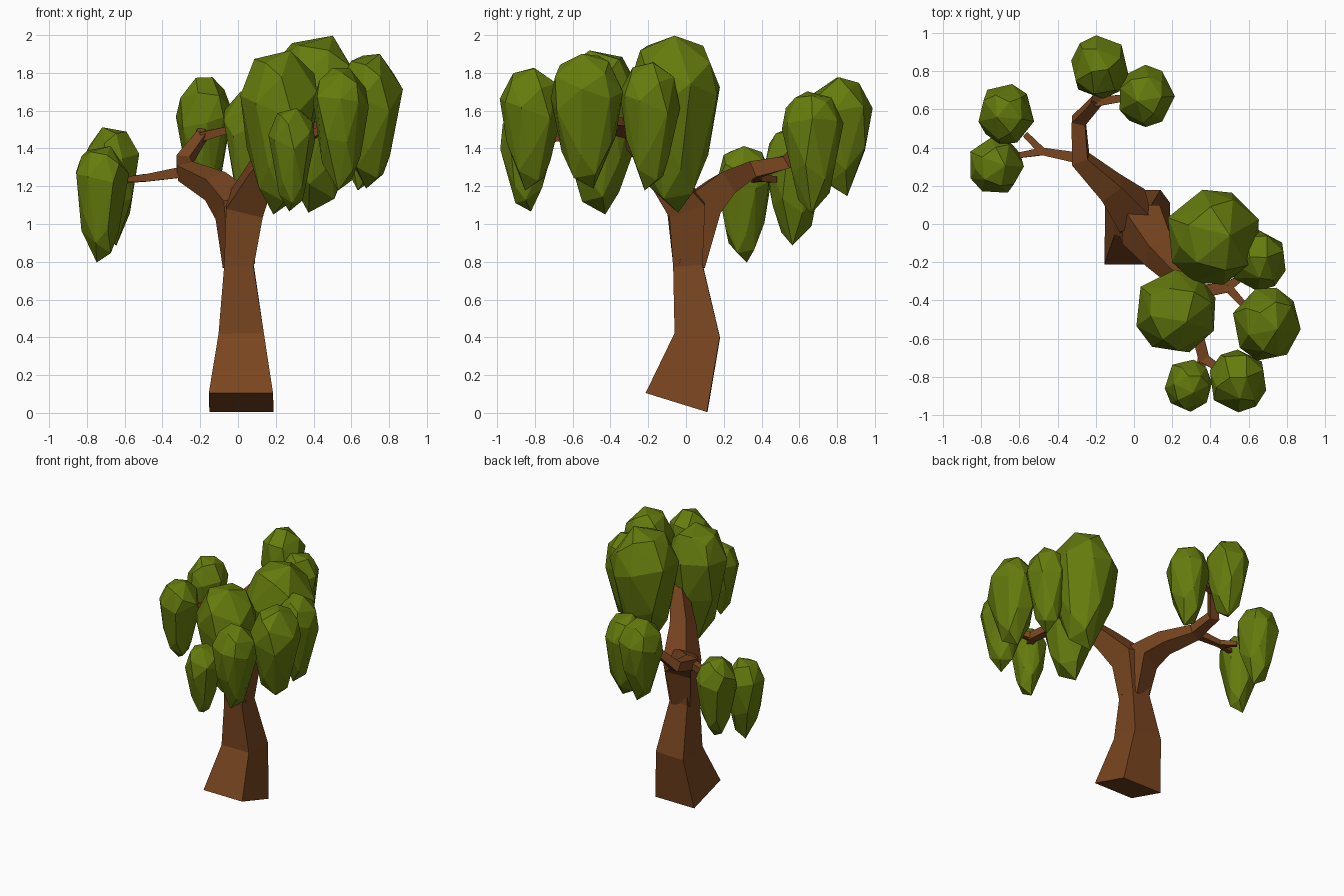
import bpy, bmesh, random
from mathutils import Vector, Matrix

if "Cube" in bpy.data.objects:
    bpy.data.objects.remove(bpy.data.objects["Cube"])

random.seed(4)


def material(name, color):
    m = bpy.data.materials.new(name)
    m.diffuse_color = (*color, 1)
    m.use_nodes = True
    m.node_tree.nodes["Principled BSDF"].inputs["Base Color"].default_value = m.diffuse_color
    return m


bark = material("bark", (0.19, 0.06, 0.014))
leaf = material("leaf", (0.13, 0.2, 0.004))


def finish(bm, name, mat):
    bmesh.ops.recalc_face_normals(bm, faces=bm.faces)
    me = bpy.data.meshes.new(name)
    bm.to_mesh(me)
    bm.free()
    me.materials.append(mat)
    ob = bpy.data.objects.new(name, me)
    bpy.context.collection.objects.link(ob)
    return ob


def limb(name, path):
    """Four-sided tapering limb along points (x, y, z, half_width)."""
    pts = [Vector(p[:3]) for p in path]
    bm = bmesh.new()
    rings, side = [], None
    for i, p in enumerate(pts):
        t = Vector()
        if i > 0:
            t += (p - pts[i - 1]).normalized()
        if i < len(pts) - 1:
            t += (pts[i + 1] - p).normalized()
        t.normalize()
        if side is None:
            side = Vector((0, 0, 1)).cross(t)
        side = (side - t * side.dot(t)).normalized()
        up = t.cross(side)
        h = path[i][3]
        rings.append([bm.verts.new(p + side * a * h + up * b * h)
                      for a, b in ((-1, -1), (1, -1), (1, 1), (-1, 1))])
    for r, s in zip(rings, rings[1:]):
        for k in range(4):
            j = (k + 1) % 4
            bm.faces.new((r[k], r[j], s[j], s[k]))
    bm.faces.new(rings[0])
    bm.faces.new(rings[-1])
    return finish(bm, name, bark)


def foliage(name, x, y, rx, ry, top, bottom):
    """Faceted ball, peaked on top, lower half drawn out to a hanging tip."""
    bm = bmesh.new()
    bmesh.ops.create_icosphere(bm, subdivisions=2, radius=1)
    # tilt a little so the facets fall unevenly
    tilt = Matrix.Rotation(random.uniform(0, 6.28), 3, 'Z') @ Matrix.Rotation(0.15, 3, 'X')
    bmesh.ops.rotate(bm, verts=bm.verts, cent=(0, 0, 0), matrix=tilt)
    r = (rx + ry) / 2
    mid = top - r * 1.2
    for v in bm.verts:
        z = v.co.z
        k = 1.03 * (1 - 0.12 * max(z, 0) + 0.28 * min(z, 0))
        v.co = (x + v.co.x * rx * k, y + v.co.y * ry * k,
                mid + z * (top - mid if z > 0 else mid - bottom))
    ob = finish(bm, name, leaf)
    d = ob.modifiers.new("facets", 'DECIMATE')
    d.ratio = 0.6
    return ob


# Trunk leaning into the front limb
limb("trunk", [(0.017, -0.05, 0.055, 0.17), (0.018, 0.06, 0.41, 0.12),
               (0.005, 0.01, 0.78, 0.078), (0.035, 0.0, 1.09, 0.1),
               (0.13, -0.15, 1.28, 0.07), (0.25, -0.28, 1.44, 0.05),
               (0.33, -0.38, 1.5, 0.04)])

# Back limb and its forks
limb("back_limb", [(0.005, 0.015, 0.78, 0.07), (-0.01, 0.07, 1.09, 0.095),
                   (-0.12, 0.19, 1.2, 0.065), (-0.28, 0.34, 1.28, 0.045),
                   (-0.29, 0.54, 1.33, 0.036), (-0.19, 0.65, 1.47, 0.026)])
limb("back_side_branch", [(-0.26, 0.34, 1.28, 0.03), (-0.48, 0.38, 1.245, 0.02),
                          (-0.6, 0.36, 1.235, 0.015)])
limb("back_side_twig", [(-0.48, 0.38, 1.245, 0.02), (-0.57, 0.47, 1.235, 0.016)])
limb("back_end_twig_a", [(-0.2, 0.64, 1.46, 0.025), (-0.18, 0.74, 1.52, 0.018)])
limb("back_end_twig_b", [(-0.2, 0.64, 1.46, 0.025), (-0.05, 0.66, 1.5, 0.018)])

# Front limb forks
limb("front_branch", [(0.32, -0.37, 1.49, 0.036), (0.33, -0.57, 1.48, 0.03),
                      (0.37, -0.72, 1.46, 0.028)])
limb("front_twig_a", [(0.36, -0.7, 1.46, 0.026), (0.34, -0.8, 1.44, 0.018)])
limb("front_twig_b", [(0.36, -0.7, 1.46, 0.026), (0.45, -0.76, 1.5, 0.018)])
limb("right_branch", [(0.31, -0.36, 1.48, 0.036), (0.5, -0.33, 1.54, 0.026)])
limb("right_twig_a", [(0.49, -0.33, 1.54, 0.024), (0.6, -0.25, 1.55, 0.016)])
limb("right_twig_b", [(0.49, -0.33, 1.54, 0.024), (0.59, -0.44, 1.55, 0.016)])

# Foliage clusters: x, y, half width, half depth, top, tip
clusters = [
    (0.415, -0.07, 0.25, 0.25, 2.01, 1.05), (0.22, -0.46, 0.215, 0.22, 1.93, 1.04),
    (0.65, -0.19, 0.15, 0.16, 1.86, 1.17), (0.695, -0.525, 0.175, 0.195, 1.91, 1.18),
    (0.285, -0.845, 0.122, 0.137, 1.62, 1.06), (0.545, -0.82, 0.152, 0.165, 1.83, 1.17),
    (-0.18, 0.82, 0.15, 0.168, 1.78, 1.14), (0.06, 0.67, 0.148, 0.16, 1.71, 1.05),
    (-0.67, 0.575, 0.145, 0.158, 1.52, 0.88), (-0.725, 0.305, 0.145, 0.148, 1.42, 0.79)]
for i, c in enumerate(clusters):
    foliage(f"foliage_{i + 1}", *c)
